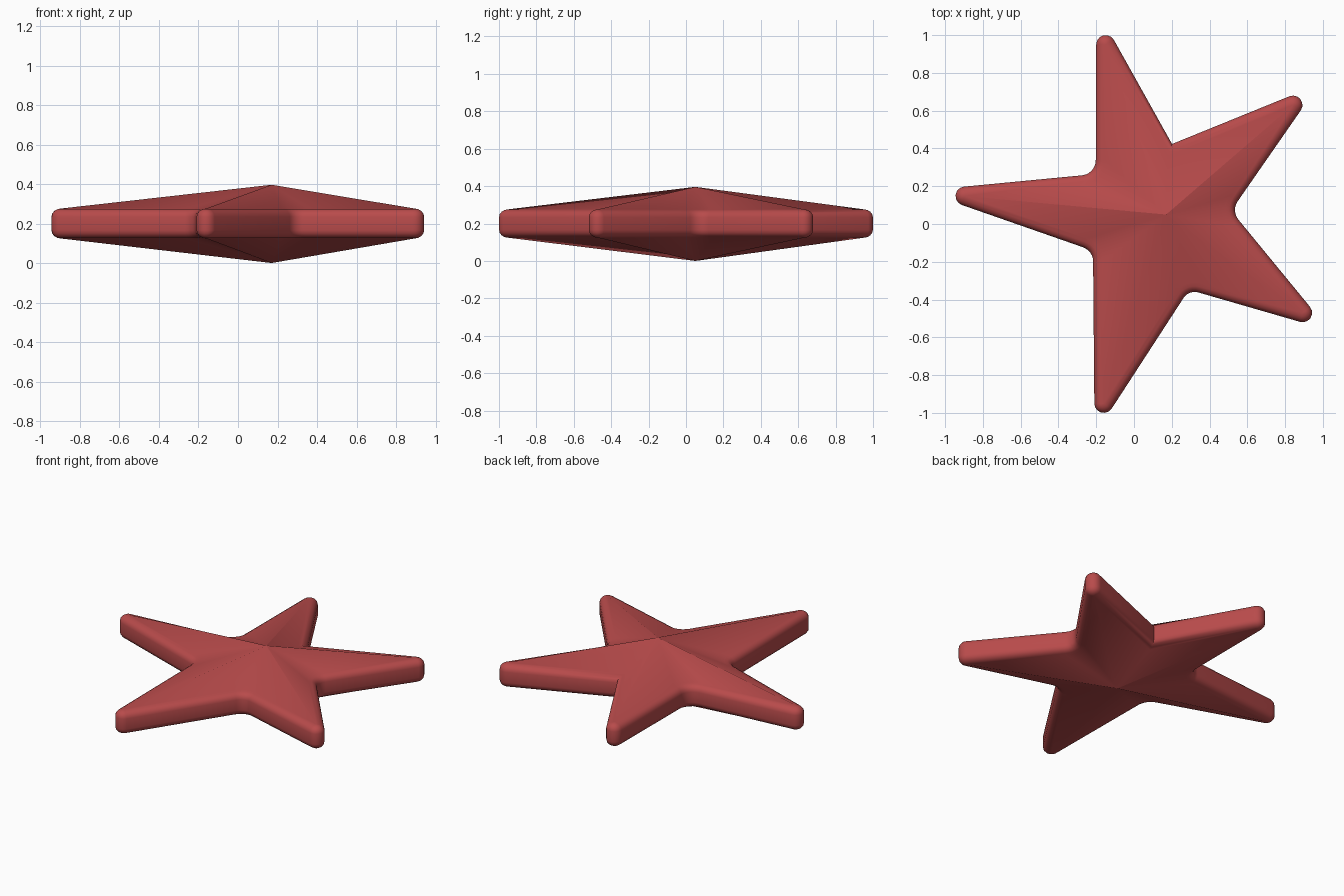
import bpy, bmesh, math
from mathutils import Vector

if "Cube" in bpy.data.objects:
    bpy.data.objects.remove(bpy.data.objects["Cube"])

MID, R, HALF = 0.2, 0.05, 0.2          # mid height, rim radius, half thickness at the centre
APEX = (0.17, 0.05)

# Arm tip centres, clockwise, and the notch after each one (outline corner, fillet radius)
tips = [Vector(p) for p in [(-0.15, 0.95), (0.842, 0.63), (0.893, -0.47), (-0.16, -0.95), (-0.895, 0.148)]]
notches = [((0.20, 0.42), 0.0), ((0.511, 0.07), 0.08), ((0.29, -0.345), 0.07),
           ((-0.215, -0.14), 0.08), ((-0.20, 0.262), 0.08)]


def left(d):
    """Outward normal of a clockwise outline direction."""
    return Vector((-d.y, d.x))


def spread(n0, n1, steps):
    """Unit normals turning evenly from n0 to n1."""
    a0 = math.atan2(n0.y, n0.x)
    turn = math.atan2(n0.x * n1.y - n0.y * n1.x, n0.dot(n1))
    return [Vector((math.cos(a0 + turn * i / steps), math.sin(a0 + turn * i / steps)))
            for i in range(steps + 1)]


# Move every notch inward by the rim radius to get the star core
core = []
for i, (p, r) in enumerate(notches):
    p = Vector(p)
    a, b = (tips[i] - p).normalized(), (tips[(i + 1) % 5] - p).normalized()
    bis = (a + b).normalized()
    core.append(p - bis * (R / math.sin(bis.angle(a))))

# Core path: (point, offset direction) pairs
path = []
for i in range(5):
    prev, tip, notch, nxt = core[i - 1], tips[i], core[i], tips[(i + 1) % 5]
    d_in, d_out = (tip - prev).normalized(), (notch - tip).normalized()
    d_nxt = (nxt - notch).normalized()
    path += [(tip, n) for n in spread(left(d_in), left(d_out), 6)]
    n0, n1 = left(d_out), left(d_nxt)
    bis = (n0 + n1).normalized()
    miter = bis / bis.dot(n0)
    r = notches[i][1]
    if r == 0:
        path.append((notch, miter))
    else:
        centre = notch + miter * (r + R)
        path += [(centre - n * (r + R), n) for n in spread(n0, n1, 6)]

# Rim cross-section from top to bottom: (outward offset, height)
upper = [(R * math.sin(t), 0.034 + 0.042 * math.cos(t)) for t in [math.pi / 2 * k / 4 for k in range(5)]]
section = upper + [(o, -z) for o, z in reversed(upper)]

bm = bmesh.new()
rings = [[bm.verts.new((*(p + n * o), MID + z)) for p, n in path] for o, z in section]
top = bm.verts.new((*APEX, MID + HALF - 0.004))
bottom = bm.verts.new((*APEX, MID - HALF))
count = len(path)
for i in range(count):
    j = (i + 1) % count
    for a, b in zip(rings, rings[1:]):
        bm.faces.new((a[i], a[j], b[j], b[i]))
    bm.faces.new((top, rings[0][j], rings[0][i]))
    bm.faces.new((bottom, rings[-1][i], rings[-1][j]))
bmesh.ops.remove_doubles(bm, verts=bm.verts, dist=0.0005)
bmesh.ops.recalc_face_normals(bm, faces=bm.faces)

mesh = bpy.data.meshes.new("starfish")
bm.to_mesh(mesh)
bm.free()
star = bpy.data.objects.new("starfish", mesh)
bpy.context.collection.objects.link(star)

# Red skin
red = bpy.data.materials.new("red")
red.diffuse_color = (0.48, 0.07, 0.07, 1)
red.use_nodes = True
red.node_tree.nodes["Principled BSDF"].inputs["Base Color"].default_value = red.diffuse_color
mesh.materials.append(red)

bpy.context.view_layer.objects.active = star
star.select_set(True)
bpy.ops.object.shade_smooth_by_angle(angle=math.radians(45))
